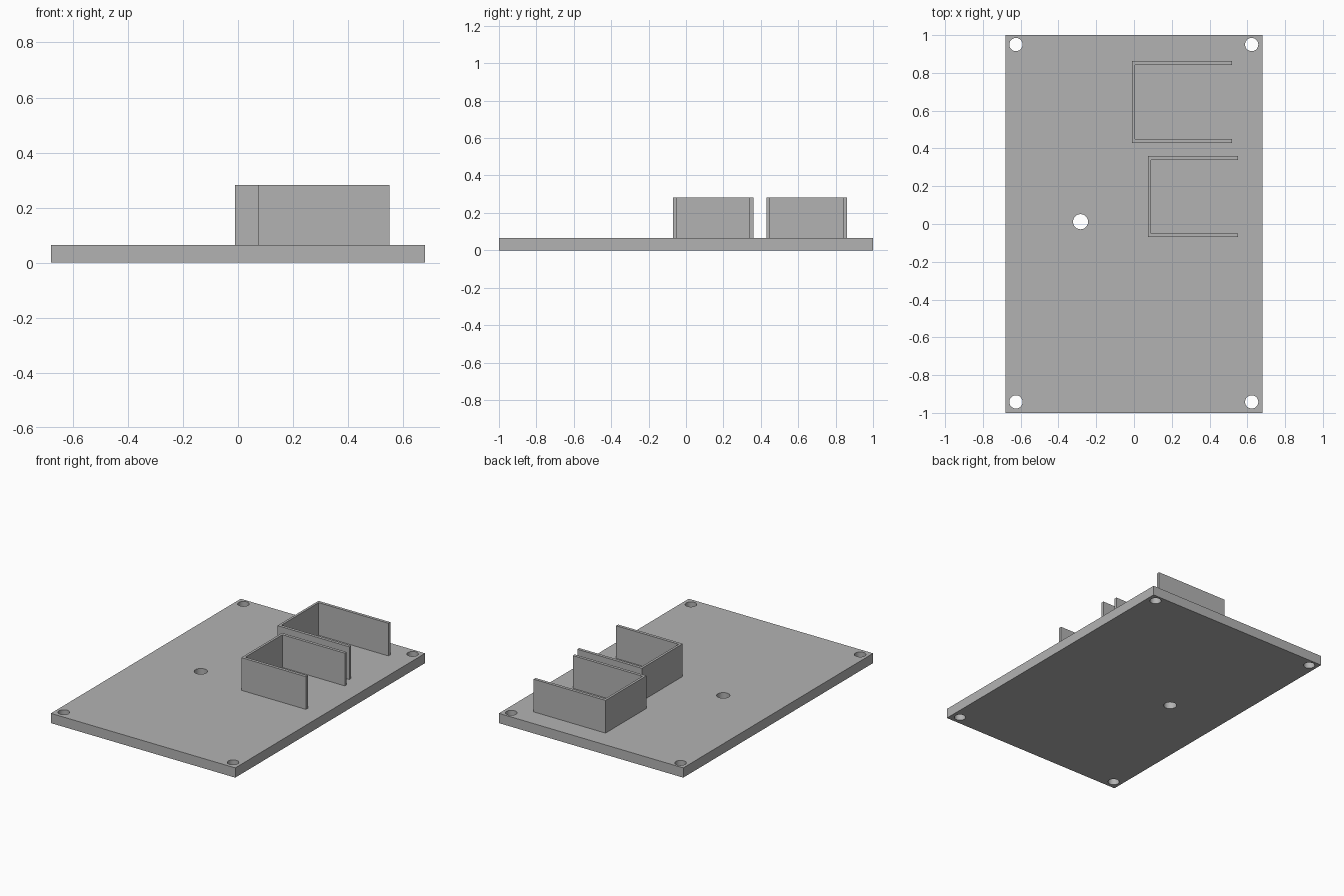
import bpy

cube = bpy.data.objects.get("Cube")
if cube:
    bpy.data.objects.remove(cube, do_unlink=True)

grey = bpy.data.materials.new("plain grey")
grey.use_nodes = True
colour = (0.45, 0.45, 0.45, 1)
grey.diffuse_color = colour
grey.node_tree.nodes["Principled BSDF"].inputs["Base Color"].default_value = colour

BASE_TOP, WALL_TOP = 0.065, 0.283


def prism(name, outline, z0, z1):
    """Extrude a counter-clockwise outline between two heights."""
    n = len(outline)
    verts = [(x, y, z) for z in (z0, z1) for x, y in outline]
    faces = [tuple(reversed(range(n))), tuple(range(n, 2 * n))]
    faces += [(i, (i + 1) % n, (i + 1) % n + n, i + n) for i in range(n)]
    mesh = bpy.data.meshes.new(name)
    mesh.from_pydata(verts, [], faces)
    mesh.materials.append(grey)
    obj = bpy.data.objects.new(name, mesh)
    bpy.context.collection.objects.link(obj)
    return obj


def bracket(name, x0, x1, y0, y1, arm=0.02, back=0.016):
    """U-shaped wall, open towards +x."""
    outline = [(x0, y0), (x1, y0), (x1, y0 + arm), (x0 + back, y0 + arm),
               (x0 + back, y1 - arm), (x1, y1 - arm), (x1, y1), (x0, y1)]
    return prism(name, outline, BASE_TOP, WALL_TOP)


# Base plate
plate = prism("base_plate", [(-0.68, -1), (0.68, -1), (0.68, 1), (-0.68, 1)], 0, BASE_TOP)

# Corner screw holes and the larger middle hole
holes = [(x, y, 0.035) for x in (-0.625, 0.623) for y in (-0.942, 0.95)]
holes.append((-0.283, 0.012, 0.04))
for x, y, radius in holes:
    bpy.ops.mesh.primitive_cylinder_add(vertices=48, radius=radius, depth=0.3, location=(x, y, 0))
    cutter = bpy.context.object
    cutter.name = "hole_cutter"
    cutter.data.materials.append(grey)
    cut = plate.modifiers.new("hole", "BOOLEAN")
    cut.operation = "DIFFERENCE"
    cut.solver = "EXACT"
    cut.object = cutter
    bpy.context.view_layer.objects.active = plate
    bpy.ops.object.modifier_apply(modifier=cut.name)
    bpy.data.objects.remove(cutter, do_unlink=True)

# Smooth the hole walls, keep the plate edges sharp
bpy.ops.object.select_all(action="DESELECT")
plate.select_set(True)
bpy.context.view_layer.objects.active = plate
bpy.ops.object.shade_smooth_by_angle()

# Holder walls
bracket("back_holder", -0.01, 0.52, 0.43, 0.862)
bracket("middle_holder", 0.073, 0.55, -0.07, 0.36)
